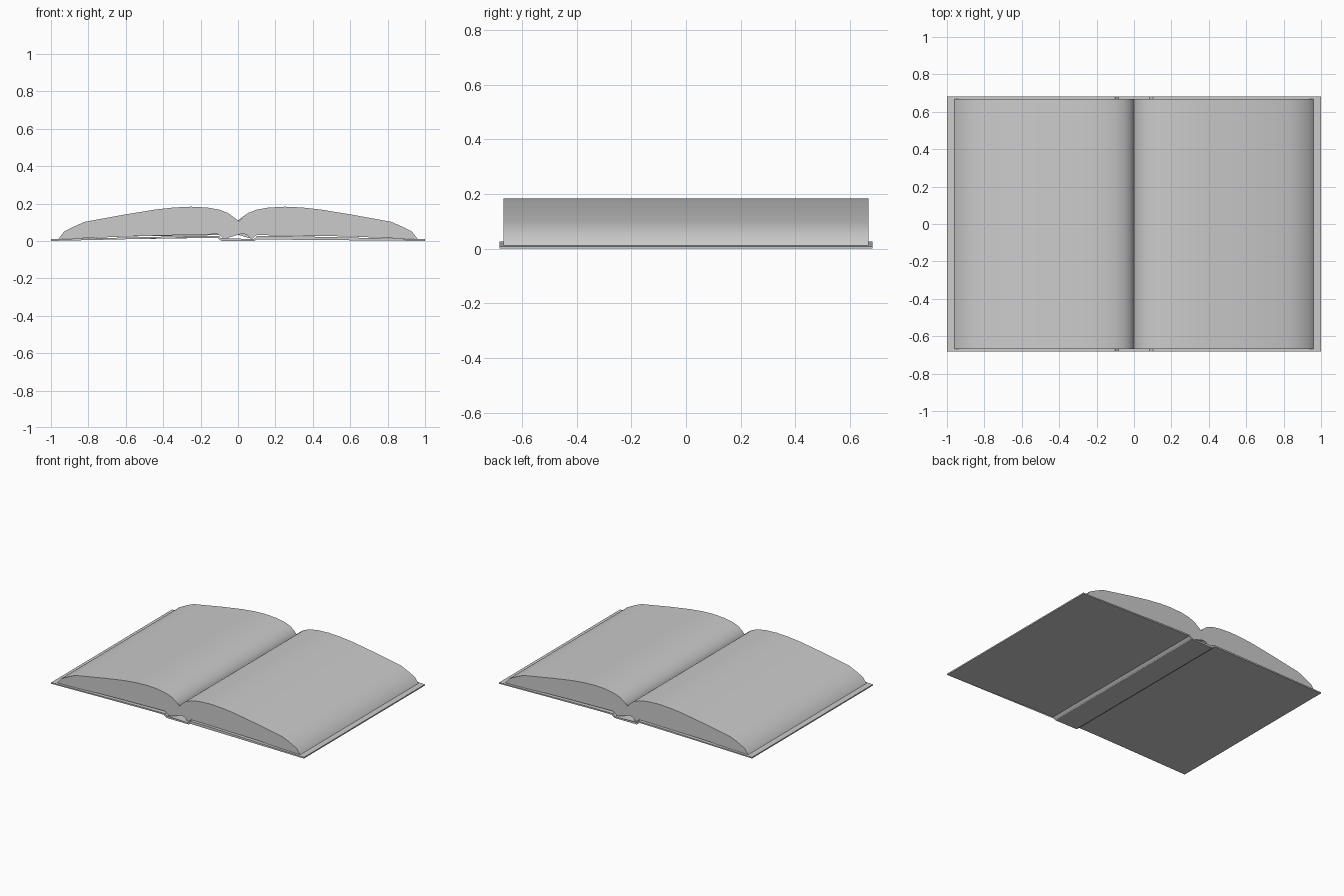
import bpy, bmesh, math

if "Cube" in bpy.data.objects:
    bpy.data.objects.remove(bpy.data.objects["Cube"])


def extrude_profile(name, half, depth, angle):
    """Mirror a right-half outline (centre top -> centre bottom) and extrude it along y."""
    left = [(-x, z) for x, z in reversed(half) if x > 0]
    outline = half + left
    bm = bmesh.new()
    front = [bm.verts.new((x, -depth, z)) for x, z in outline]
    back = [bm.verts.new((x, depth, z)) for x, z in outline]
    n = len(outline)
    for i in range(n):
        j = (i + 1) % n
        bm.faces.new((front[i], front[j], back[j], back[i]))
    caps = [bm.faces.new(front), bm.faces.new(back[::-1])]
    bmesh.ops.triangulate(bm, faces=caps)
    bmesh.ops.recalc_face_normals(bm, faces=bm.faces)
    mesh = bpy.data.meshes.new(name)
    bm.to_mesh(mesh)
    bm.free()
    obj = bpy.data.objects.new(name, mesh)
    bpy.context.collection.objects.link(obj)
    bpy.ops.object.select_all(action='DESELECT')
    obj.select_set(True)
    bpy.context.view_layer.objects.active = obj
    bpy.ops.object.shade_smooth_by_angle(angle=math.radians(angle))
    return obj


# Curved page block: gutter, arched top, fore edge, hollow underside, rounded back
pages = [(0, 0.08), (0.007, 0.105), (0.025, 0.127), (0.055, 0.15), (0.10, 0.167),
         (0.16, 0.178), (0.25, 0.183), (0.34, 0.179), (0.44, 0.168), (0.60, 0.142),
         (0.82, 0.102), (0.87, 0.08), (0.93, 0.05), (0.96, 0.011),
         (0.80, 0.015), (0.60, 0.024), (0.55, 0.032), (0.42, 0.046), (0.27, 0.053),
         (0.18, 0.047), (0.115, 0.040), (0.095, 0.028), (0.08, 0.014),
         (0.065, 0.014), (0.05, 0.032), (0.025, 0.040), (0, 0.042)]
extrude_profile("page_block", pages, 0.668, 40)

# Hard cover: flat spine strip, hinge steps and two gently sloping boards
cover = [(0, 0.009), (0.082, 0.009), (0.092, 0.016), (0.102, 0.027), (0.25, 0.026),
         (0.60, 0.018), (1.0, 0.009), (1.0, 0.0), (0.60, 0.009), (0.25, 0.016),
         (0.108, 0.017), (0.100, 0.008), (0.088, 0.0), (0, 0.0)]
extrude_profile("cover", cover, 0.683, 30)
